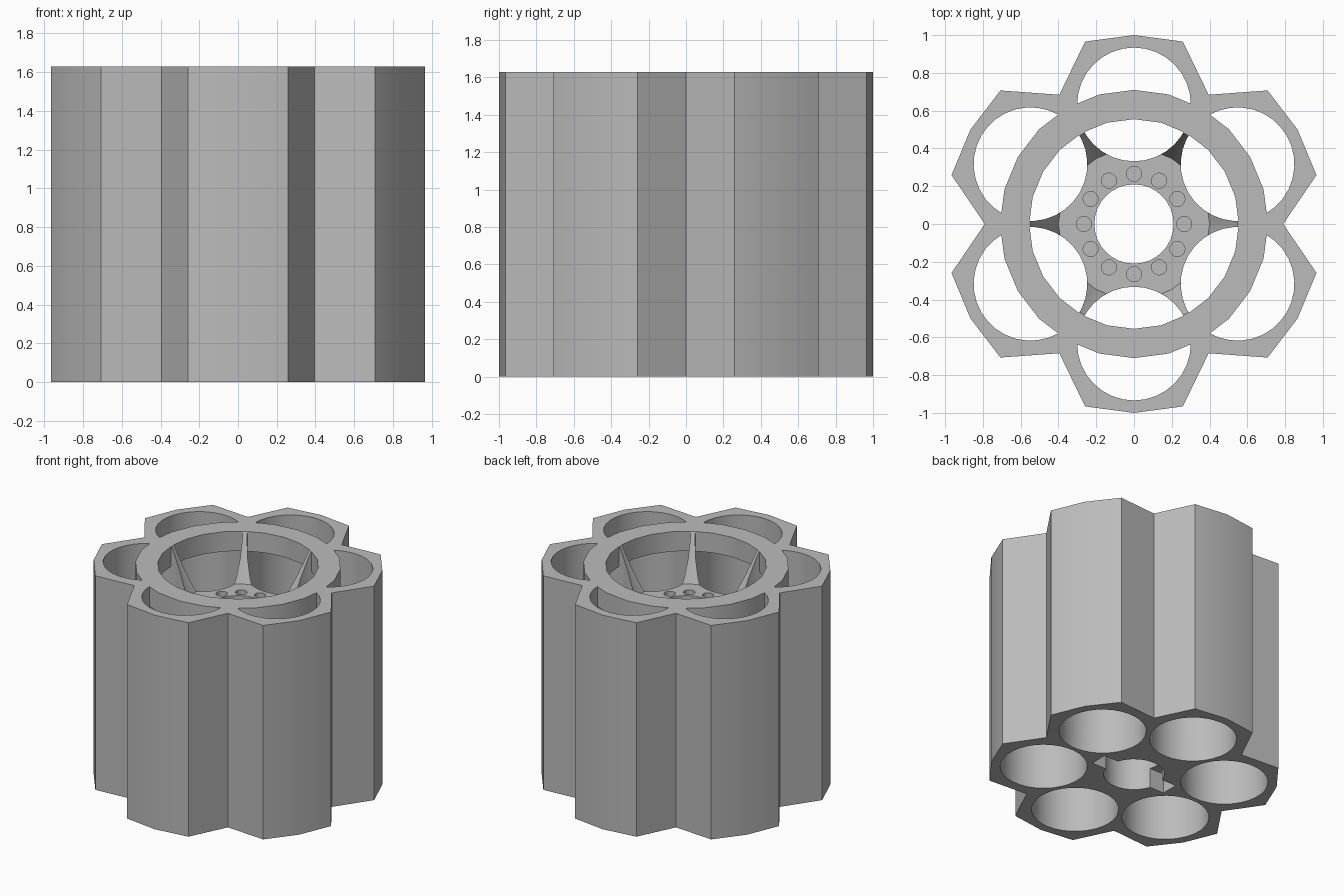
import bpy, bmesh, math
from math import sin, cos, radians
from mathutils import Matrix, Vector

HEIGHT = 1.63
FLOOR = 1.30        # hub face inside the recess
RING_BOTTOM = 1.48

old = bpy.data.objects.get("Cube")
if old:
    bpy.data.objects.remove(old, do_unlink=True)

steel = bpy.data.materials.new("grey_steel")
steel.use_nodes = True
GREY = (0.5, 0.5, 0.5, 1)
steel.diffuse_color = GREY
steel.node_tree.nodes["Principled BSDF"].inputs["Base Color"].default_value = GREY


def make_object(name, bm):
    bmesh.ops.recalc_face_normals(bm, faces=bm.faces)
    mesh = bpy.data.meshes.new(name)
    bm.to_mesh(mesh)
    bm.free()
    mesh.materials.append(steel)
    obj = bpy.data.objects.new(name, mesh)
    bpy.context.collection.objects.link(obj)
    return obj


def add_cylinder(bm, z0, z1, r0, r1=None, segments=24, centre=(0, 0), turn=0):
    place = Matrix.Translation((*centre, (z0 + z1) / 2)) @ Matrix.Rotation(turn, 4, 'Z')
    bmesh.ops.create_cone(bm, cap_ends=True, segments=segments, radius1=r0,
                          radius2=r0 if r1 is None else r1,
                          depth=z1 - z0, matrix=place)


def cylinder(name, *args, **kwargs):
    bm = bmesh.new()
    add_cylinder(bm, *args, **kwargs)
    return make_object(name, bm)


def polar(radius, degrees):
    return radius * cos(radians(degrees)), radius * sin(radians(degrees))


def subtract(target, cutter):
    cutter.hide_render = True
    mod = target.modifiers.new("cut", 'BOOLEAN')
    mod.operation = 'DIFFERENCE'
    mod.solver = 'EXACT'
    mod.object = cutter
    bpy.context.view_layer.objects.active = target
    bpy.ops.object.modifier_apply(modifier=mod.name)
    bpy.data.objects.remove(cutter, do_unlink=True)


# Six-lobed outer body: three rim points per lobe and a valley between lobes
bm = bmesh.new()
outline = []
for lobe in range(30, 390, 60):
    for offset, radius in ((-15, 1), (0, 1), (15, 1), (30, 0.79)):
        outline.append(bm.verts.new((*polar(radius, lobe + offset), 0)))
base = bm.faces.new(outline)
extruded = bmesh.ops.extrude_face_region(bm, geom=[base])["geom"]
bmesh.ops.translate(bm, vec=Vector((0, 0, HEIGHT)),
                    verts=[g for g in extruded if isinstance(g, bmesh.types.BMVert)])
body = make_object("cylinder_body", bm)

# Six through chambers, leaving the bridging ring at the top
bm = bmesh.new()
for lobe in range(30, 390, 60):
    add_cylinder(bm, -0.2, HEIGHT + 0.2, 0.301, segments=32,
                 centre=polar(0.633, lobe), turn=radians(lobe))
chambers = make_object("chamber_cutter", bm)
ring = cylinder("ring_keeper", RING_BOTTOM, HEIGHT + 0.4, 0.71)
subtract(ring, cylinder("ring_inside", RING_BOTTOM - 0.2, HEIGHT + 0.6, 0.555))
subtract(chambers, ring)
subtract(body, chambers)

# Conical recess that shapes the six sloping ribs
top = HEIGHT + 0.1
slope = (0.55 - 0.40) / (HEIGHT - FLOOR)
subtract(body, cylinder("recess_cutter", FLOOR, top, 0.40, 0.40 + slope * (top - FLOOR)))

# Central bore
subtract(body, cylinder("bore_cutter", -0.2, HEIGHT + 0.2, 0.21, segments=32))

# Ring of shallow round sockets in the hub
bm = bmesh.new()
for angle in range(0, 360, 30):
    add_cylinder(bm, FLOOR - 0.06, FLOOR + 0.1, 0.04, segments=16,
                 centre=polar(0.265, angle))
subtract(body, make_object("socket_cutter", bm))

# Key slot across the underside
bm = bmesh.new()
bmesh.ops.create_cube(bm, size=1, matrix=Matrix.Diagonal((0.64, 0.13, 0.3, 1)))
subtract(body, make_object("slot_cutter", bm))

# Smooth curved walls, keep rims crisp
bpy.ops.object.select_all(action='DESELECT')
body.select_set(True)
bpy.context.view_layer.objects.active = body
bpy.ops.object.shade_smooth_by_angle(angle=radians(25))
